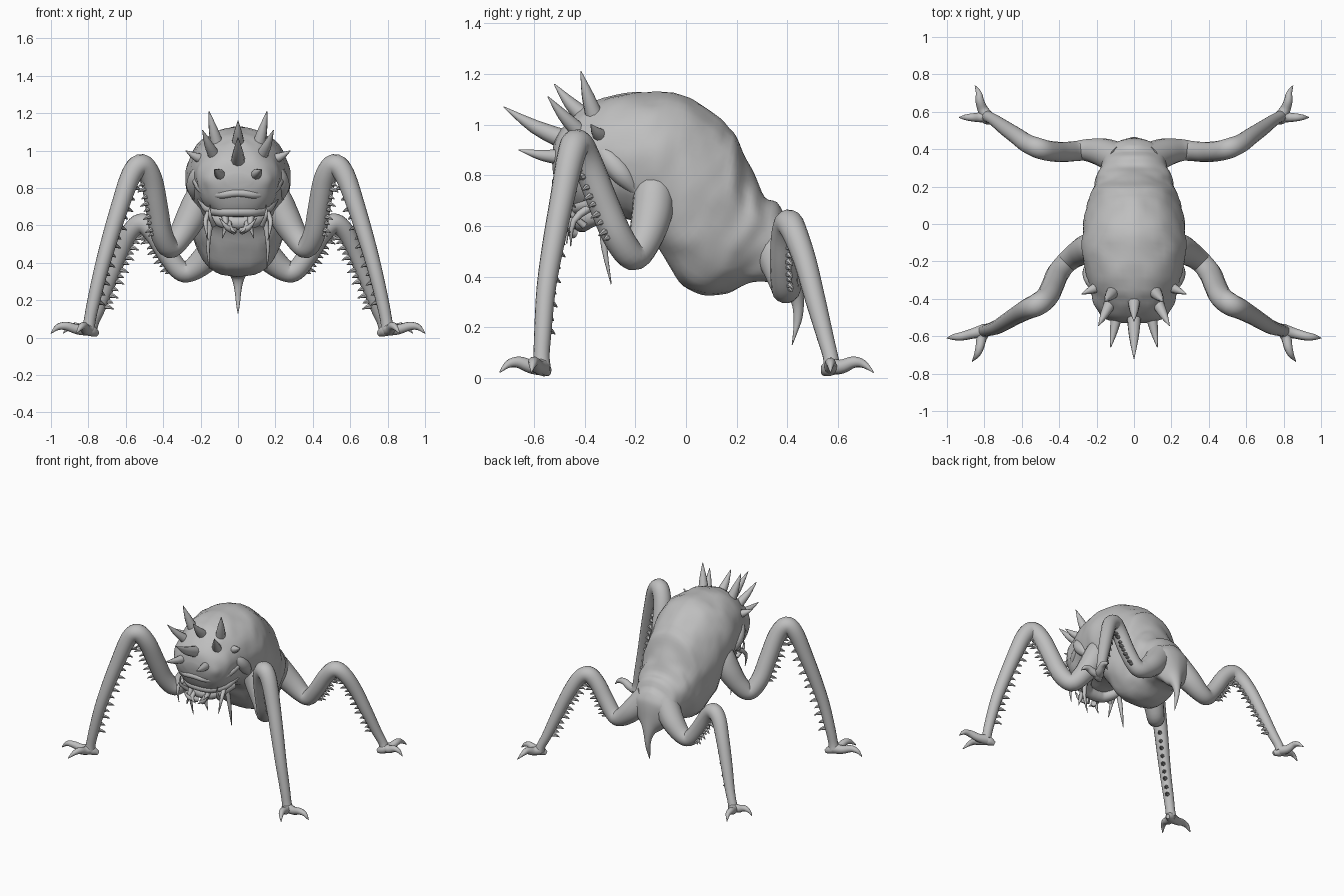
import bpy, bmesh, math
from mathutils import Vector, noise

skin = bpy.data.materials.new("grey_skin")
skin.diffuse_color = (0.52, 0.52, 0.52, 1)


def smooth_path(rows, n):
    """Catmull-Rom interpolation of rows of numbers, n steps per span."""
    v = [list(rows[0])] + [list(r) for r in rows] + [list(rows[-1])]
    out = []
    for i in range(1, len(v) - 2):
        for k in range(n):
            t = k / n
            out.append([0.5 * (2 * b + (c - a) * t + (2 * a - 5 * b + 4 * c - d) * t * t
                               + (3 * b - a - 3 * c + d) * t ** 3)
                        for a, b, c, d in zip(*v[i - 1:i + 3])])
    return out + [list(rows[-1])]


def skin_rings(bm, rings):
    """Join rings of points into a closed tube."""
    vs = [[bm.verts.new(p) for p in r] for r in rings]
    n = len(vs[0])
    for a, b in zip(vs, vs[1:]):
        for i in range(n):
            bm.faces.new((a[i], a[(i + 1) % n], b[(i + 1) % n], b[i]))
    bm.faces.new(vs[0][::-1])
    bm.faces.new(vs[-1])


def tube(bm, rows, sides=12, steps=4):
    """Tapered tube through rows of (x, y, z, radius)."""
    pts = smooth_path(rows, steps)
    ps = [Vector(p[:3]) for p in pts]
    rings, u = [], None
    for i, p in enumerate(ps):
        t = (ps[min(i + 1, len(ps) - 1)] - ps[max(i - 1, 0)]).normalized()
        u = t.orthogonal() if u is None else u - t * u.dot(t)
        u.normalize()
        w = t.cross(u)
        r = max(pts[i][3], 0.002)
        rings.append([p + r * (u * math.cos(a) + w * math.sin(a))
                      for a in (2 * math.pi * k / sides for k in range(sides))])
    skin_rings(bm, rings)


def spike(bm, base, tip, r, bend=(0, 0, 0), sides=8):
    b, t = Vector(base), Vector(tip)
    m = b.lerp(t, 0.5) + Vector(bend)
    tube(bm, [(*b, r), (*m, r * 0.68), (*t, 0.002)], sides, 3)


def finish(name, bm, mirror=True):
    bmesh.ops.recalc_face_normals(bm, faces=bm.faces[:])
    me = bpy.data.meshes.new(name)
    bm.to_mesh(me)
    bm.free()
    me.materials.append(skin)
    ob = bpy.data.objects.new(name, me)
    bpy.context.collection.objects.link(ob)
    if mirror:
        m = ob.modifiers.new("mirror", 'MIRROR')
        m.use_mirror_merge = False
    for o in bpy.context.selected_objects:
        o.select_set(False)
    ob.select_set(True)
    bpy.context.view_layer.objects.active = ob
    bpy.ops.object.shade_smooth_by_angle(angle=math.radians(50))
    return ob


# Body running into the tail stinger: top (y, z), bottom (y, z) and half width
sections = [
    (-.53, .87, -.525, .81, .07), (-.51, .96, -.505, .73, .15), (-.45, 1.03, -.46, .66, .195),
    (-.37, 1.09, -.37, .64, .23), (-.25, 1.125, -.26, .63, .262), (-.1, 1.13, -.15, .58, .28),
    (.02, 1.105, -.085, .47, .275), (.12, 1.04, -.01, .365, .26), (.2, .95, .08, .325, .242),
    (.25, .84, .17, .34, .215), (.3, .74, .25, .375, .19), (.37, .665, .31, .38, .165),
    (.435, .6, .355, .355, .145), (.458, .52, .38, .33, .105), (.464, .42, .405, .315, .055),
    (.466, .32, .42, .28, .028), (.46, .24, .425, .225, .016), (.44, .18, .422, .175, .01),
    (.42, .13, .417, .13, .002)]
bm = bmesh.new()
rings = []
for ty, tz, by, bz, w in smooth_path(sections, 5):
    top, bot = Vector((0, ty, tz)), Vector((0, by, bz))
    mid, half = (top + bot) / 2, (top - bot) / 2
    ring = []
    for k in range(48):
        a = 2 * math.pi * k / 48
        c, s = math.cos(a), math.sin(a)
        boxy = 1.08 if s > 0 else 0.72 if by > -.2 else 0.9
        d = Vector((w * math.copysign(abs(c) ** boxy, c), 0, 0)) + half * s
        p = mid + d
        q = Vector((abs(p.x), p.y, p.z))
        lump = noise.noise(q * 7) * 0.014 + noise.noise(q * 16) * 0.007
        fold = 0.009 * math.sin(p.y * 75) * max(0, s) if .16 < p.y < .4 else 0
        ring.append(p + d.normalized() * (lump + fold) * min(1, w / .15) ** 2)
    rings.append(ring)
skin_rings(bm, rings)
finish("body_and_stinger", bm, False)

# Lip ridge, lower jaw ridge and cheeks
bm = bmesh.new()
tube(bm, [(-.03, -.508, .775, .02), (.03, -.508, .772, .021), (.09, -.49, .765, .022),
          (.16, -.44, .775, .024), (.205, -.37, .81, .025), (.235, -.28, .86, .018)])
tube(bm, [(-.03, -.455, .675, .028), (.03, -.455, .675, .028), (.09, -.435, .675, .028),
          (.155, -.37, .69, .028), (.2, -.28, .74, .018)])
tube(bm, [(.2, -.34, .91, .02), (.222, -.3, .86, .042), (.232, -.25, .8, .042), (.22, -.2, .74, .02)])
finish("jaw_ridges", bm)

# Head horns: base, tip, radius
bm = bmesh.new()
for base, tip, r in [((.09, -.48, .87), (.125, -.66, .9), .032),
                     ((.11, -.36, 1.03), (.155, -.415, 1.21), .036),
                     ((.13, -.43, .98), (.19, -.545, 1.11), .032),
                     ((.18, -.33, .95), (.28, -.375, 1.0), .032)]:
    spike(bm, base, tip, r, (0, 0, -.006), 10)
finish("side_horns", bm)
bm = bmesh.new()
spike(bm, (0, -.48, .94), (0, -.72, 1.07), .04, (0, 0, -.012), 10)
spike(bm, (0, -.4, 1.03), (0, -.52, 1.16), .036, (0, 0, -.008), 10)
finish("centre_horns", bm, False)

# Fangs and mandibles under the mouth
bm = bmesh.new()
for base, tip, r, bend in [((.14, -.33, .66), (.155, -.295, .37), .018, (.012, -.01, 0)),
                           ((.15, -.37, .68), (.16, -.455, .52), .018, (.02, -.03, .02)),
                           ((.07, -.43, .66), (.085, -.47, .53), .02, (-.01, -.02, 0)),
                           ((.02, -.44, .57), (.1, -.49, .64), .02, (0, -.02, -.015)),
                           ((.05, -.42, .62), (.01, -.48, .56), .022, (.015, -.02, 0)),
                           ((.13, -.4, .6), (.15, -.45, .71), .014, (.01, -.03, 0))]:
    spike(bm, base, tip, r, bend)
tube(bm, [(-.02, -.41, .615, .04), (.02, -.41, .615, .04), (.07, -.4, .62, .038),
          (.12, -.35, .64, .035), (.15, -.27, .66, .03)])
finish("fangs", bm)

# Legs: centre line with radius; the highest row after the hip is the knee
front_leg = [(.17, -.12, .83, .03), (.205, -.125, .75, .075), (.25, -.135, .645, .08),
             (.31, -.165, .54, .066), (.365, -.21, .482, .058), (.41, -.27, .56, .06),
             (.435, -.33, .7, .06), (.465, -.39, .85, .06), (.515, -.43, .922, .06),
             (.57, -.455, .87, .055), (.632, -.49, .7, .048), (.688, -.525, .52, .043),
             (.735, -.552, .35, .038), (.775, -.565, .18, .034), (.793, -.57, .09, .032),
             (.8, -.57, .045, .036)]
rear_leg = [(.07, .34, .54, .09), (.16, .38, .435, .078), (.25, .395, .36, .06),
            (.31, .39, .36, .054), (.38, .385, .45, .054), (.45, .39, .56, .054),
            (.51, .405, .61, .055), (.57, .43, .57, .05), (.627, .47, .46, .045),
            (.685, .51, .31, .04), (.74, .55, .16, .033), (.772, .57, .085, .03),
            (.785, .575, .045, .034)]
for name, path, lo in (("front", front_leg, 5), ("rear", rear_leg, 3)):
    bm = bmesh.new()
    tube(bm, path, 16, 5)
    finish(name + "_leg", bm)
    # Serrated spines on the inside of the bent leg
    bm = bmesh.new()
    knee = max(range(len(path)), key=lambda i: path[i][2] if i > 2 else 0)
    out = Vector(path[-1][:3]) - Vector(path[lo][:3])
    out.z = 0
    out.normalize()
    for seg, d, count in ((path[lo:knee], out, 9), (path[knee + 1:-2], -out, 14)):
        pts = smooth_path(seg, 20)
        for k in range(count):
            q = pts[int((k + 0.5) / count * (len(pts) - 1))]
            p = Vector(q[:3])
            d2 = (d + Vector((0, 0, -.3))).normalized()
            size = q[3] + (0.046 if k % 2 else 0.03)
            spike(bm, p + d2 * q[3] * 0.6, p + d2 * size, .017, (0, 0, .004), 6)
    finish(name + "_leg_spines", bm)

# Feet: two hooked toes and a small heel
for name, s, toes in (
        ("front_foot", -1, [[(.8, -.57, .045, .036), (.86, -.585, .045, .028), (.92, -.6, .062, .023),
                             (.965, -.605, .055, .016), (1, -.61, .022, .002)],
                            [(.8, -.57, .045, .036), (.815, -.61, .045, .028), (.825, -.66, .062, .023),
                             (.84, -.7, .055, .016), (.865, -.735, .022, .002)]]),
        ("rear_foot", 1, [[(.785, .575, .045, .034), (.83, .57, .045, .026), (.87, .57, .06, .021),
                           (.905, .57, .052, .014), (.935, .57, .022, .002)],
                          [(.785, .575, .045, .034), (.81, .615, .045, .028), (.825, .66, .062, .023),
                           (.83, .7, .055, .016), (.85, .74, .022, .002)]])):
    bm = bmesh.new()
    for t in toes:
        tube(bm, t, 10, 4)
    tube(bm, [(.81, s * .58, .05, .03), (.78, s * .56, .035, .03), (.75, s * .545, .02, .014)], 10, 4)
    finish(name, bm)
